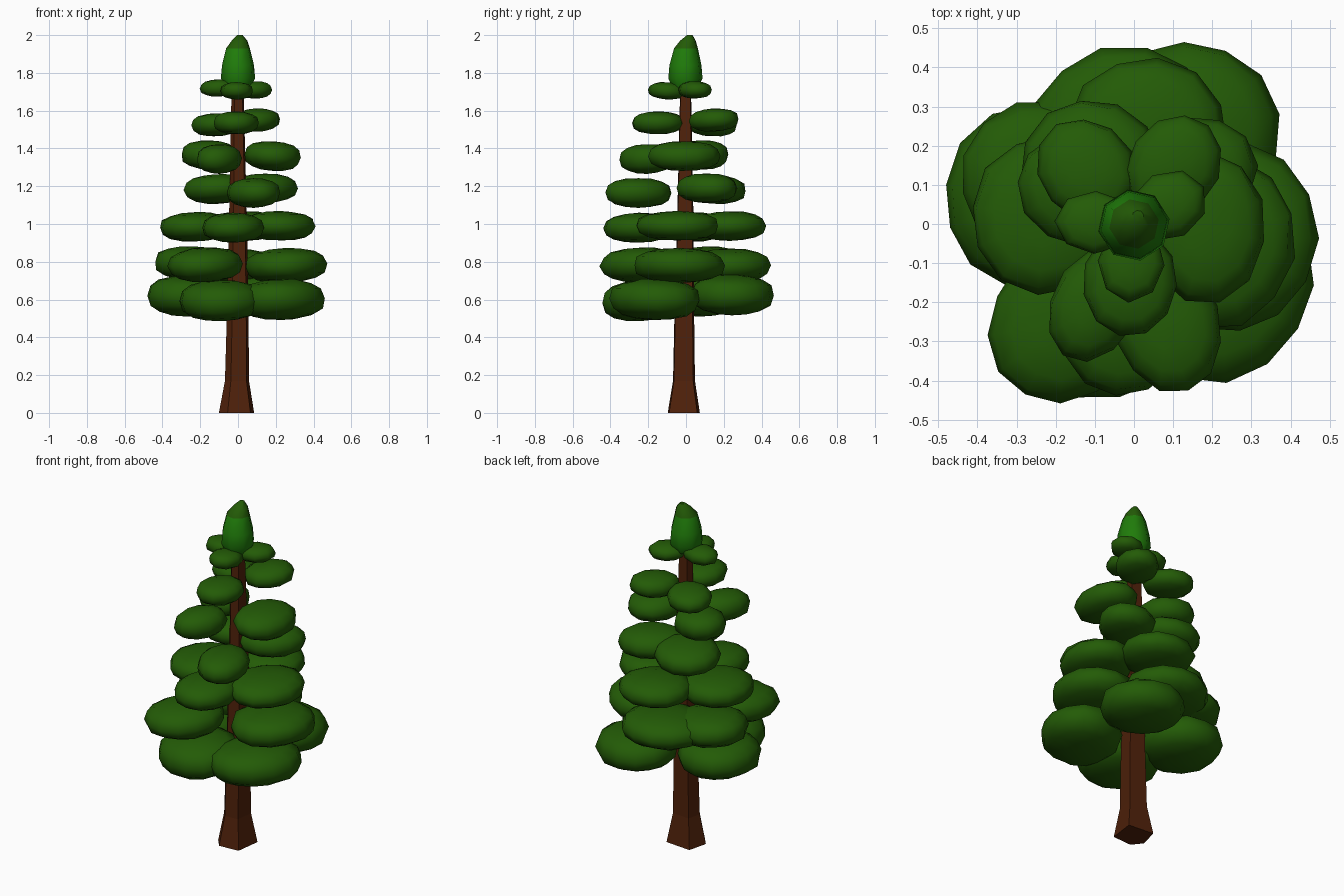
import bpy
import bmesh
import random
from math import cos, sin, radians
from mathutils import Matrix, Vector

random.seed(4)

cube = bpy.data.objects.get("Cube")
if cube:
    bpy.data.objects.remove(cube, do_unlink=True)


def make_material(name, rgb):
    mat = bpy.data.materials.new(name)
    mat.use_nodes = True
    colour = (*rgb, 1)
    mat.diffuse_color = colour
    shader = mat.node_tree.nodes["Principled BSDF"]
    shader.inputs["Base Color"].default_value = colour
    shader.inputs["Roughness"].default_value = 0.9
    return mat


bark = make_material("bark brown", (0.078, 0.015, 0.003))
leaf = make_material("leaf green", (0.017, 0.105, 0.002))
bright = make_material("bright tip green", (0.014, 0.2, 0.003))


def finish(bm, name, materials, smooth):
    bmesh.ops.recalc_face_normals(bm, faces=bm.faces)
    for face in bm.faces:
        face.smooth = smooth
    mesh = bpy.data.meshes.new(name)
    bm.to_mesh(mesh)
    bm.free()
    for mat in materials:
        mesh.materials.append(mat)
    obj = bpy.data.objects.new(name, mesh)
    bpy.context.collection.objects.link(obj)
    return obj


def loft(bm, corners, sections):
    """Stack rings with corners at the given angles; sections are radius, z, x, y."""
    rings = []
    for radius, z, cx, cy in sections:
        rings.append([bm.verts.new((cx + radius * cos(radians(a)),
                                    cy + radius * sin(radians(a)), z))
                      for a in corners])
    for low, high in zip(rings, rings[1:]):
        for i in range(len(corners)):
            j = (i + 1) % len(corners)
            bm.faces.new((low[i], low[j], high[j], high[i]))
    bm.faces.new(rings[0][::-1])
    bm.faces.new(rings[-1])


def add_pad(bm, sides, angle, distance, z, width, length, height):
    """One flattened, full-edged leaf clump set out along a branch direction."""
    ball = bmesh.ops.create_uvsphere(bm, u_segments=sides, v_segments=8, radius=1)
    for vert in ball["verts"]:
        fullness = max(abs(vert.co.z), 0.01) ** -0.25
        vert.co.z *= fullness
        vert.co *= random.uniform(0.99, 1.04)
    place = (Matrix.Rotation(radians(angle), 4, "Z")
             @ Matrix.Translation(Vector((distance, 0, z)))
             @ Matrix.Rotation(radians(random.uniform(-4, 4)), 4, "Y")
             @ Matrix.Diagonal((length, width, height, 1)))
    bmesh.ops.transform(bm, matrix=place, verts=ball["verts"])


# Flared trunk, an uneven five-sided section
bm = bmesh.new()
loft(bm, (37, 133, 199, 239, 308),
     [(0.107, 0, 0, -0.005), (0.073, 0.17, 0, -0.006),
      (0.066, 0.5, 0.003, -0.005), (0.055, 1, 0.004, 0), (0.035, 1.76, 0, 0)])
finish(bm, "trunk", [bark], False)

# Foliage tiers: sides, length, height, then angle, distance, z, width of each
tiers = {
    "foliage_bottom": (13, 0.215, 0.107, [
        (-111, 0.25, 0.595, 0.22), (-36, 0.285, 0.6, 0.25),
        (59, 0.285, 0.625, 0.225), (165, 0.275, 0.62, 0.23)]),
    "foliage_second": (13, 0.215, 0.09, [
        (-125, 0.3, 0.785, 0.185), (-8, 0.255, 0.78, 0.24),
        (97, 0.235, 0.78, 0.24), (155, 0.255, 0.79, 0.2)]),
    "foliage_third": (12, 0.19, 0.077, [
        (-96, 0.25, 0.98, 0.16), (-12, 0.225, 0.99, 0.22),
        (82, 0.235, 0.99, 0.2), (174, 0.225, 0.985, 0.2)]),
    "foliage_fourth": (12, 0.18, 0.077, [
        (-72, 0.265, 1.165, 0.135), (38, 0.18, 1.19, 0.15),
        (128, 0.175, 1.185, 0.175)]),
    "foliage_fifth": (11, 0.15, 0.077, [
        (-116, 0.23, 1.345, 0.11), (-3, 0.185, 1.36, 0.19),
        (150, 0.175, 1.365, 0.135)]),
    "foliage_sixth": (11, 0.137, 0.06, [
        (-94, 0.15, 1.535, 0.12), (56, 0.178, 1.55, 0.115),
        (131, 0.183, 1.525, 0.12)]),
    "foliage_top": (8, 0.1, 0.045, [
        (-94, 0.1, 1.705, 0.085), (28, 0.1, 1.71, 0.085),
        (178, 0.1, 1.72, 0.08)]),
}
for name, (sides, length, height, pads) in tiers.items():
    bm = bmesh.new()
    for angle, distance, z, width in pads:
        add_pad(bm, sides, angle, distance, z, width, length, height)
    finish(bm, name, [leaf], True)

# Bullet-shaped crown with a darker tip
bm = bmesh.new()
loft(bm, range(10, 370, 45),
     [(0.065, 1.72, 0, -0.005), (0.092, 1.77, 0, -0.003),
      (0.086, 1.84, 0, -0.003), (0.064, 1.93, 0, 0),
      (0.042, 1.97, 0.008, 0.01), (0.015, 2, 0.01, 0.02)])
for face in bm.faces:
    face.material_index = int(face.calc_center_median().z > 1.94)
finish(bm, "crown", [bright, leaf], True)
bpy.ops.object.select_all(action="DESELECT")
crown = bpy.data.objects["crown"]
crown.select_set(True)
bpy.context.view_layer.objects.active = crown
bpy.ops.object.shade_smooth_by_angle(angle=radians(50))
